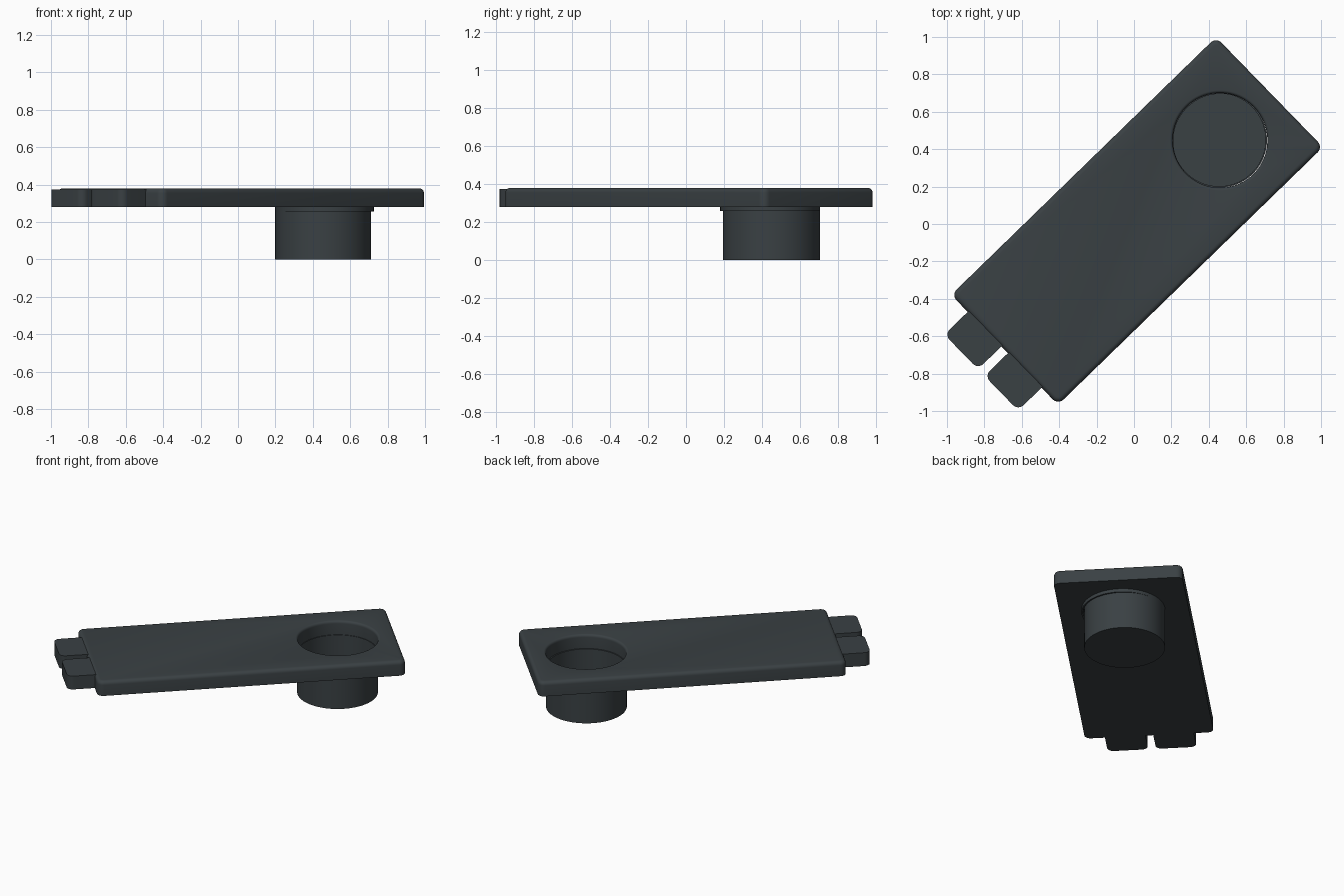
import bpy, bmesh, math
from mathutils import Matrix

if "Cube" in bpy.data.objects:
    bpy.data.objects.remove(bpy.data.objects["Cube"])

ANGLE = math.radians(44.2)
mat = bpy.data.materials.new("dark_grey")
mat.diffuse_color = (0.042, 0.052, 0.057, 1)
mat.use_nodes = True
mat.node_tree.nodes["Principled BSDF"].inputs["Base Color"].default_value = mat.diffuse_color


def finish(name, bm, helper=False):
    bmesh.ops.recalc_face_normals(bm, faces=bm.faces[:])
    me = bpy.data.meshes.new(name)
    bm.to_mesh(me)
    bm.free()
    ob = bpy.data.objects.new(name, me)
    bpy.context.collection.objects.link(ob)
    me.materials.append(mat)
    ob.hide_render = helper
    return ob


def smooth(ob):
    bpy.ops.object.select_all(action='DESELECT')
    ob.select_set(True)
    bpy.context.view_layer.objects.active = ob
    bpy.ops.object.shade_smooth_by_angle(angle=math.radians(35))


def slab(name, u0, u1, v0, v1, z0, z1, corner, top=0.0, rounded=lambda u: True):
    """Box in the tilted plate frame with rounded upright corners and top edge."""
    bm = bmesh.new()
    bmesh.ops.create_cube(bm, size=1)
    for v in bm.verts:
        v.co.x = u1 if v.co.x > 0 else u0
        v.co.y = v1 if v.co.y > 0 else v0
        v.co.z = z1 if v.co.z > 0 else z0
    up = [e for e in bm.edges
          if abs(e.verts[0].co.z - e.verts[1].co.z) > 0.01 and rounded(e.verts[0].co.x)]
    bmesh.ops.bevel(bm, geom=up, offset=corner, segments=6, profile=0.5, affect='EDGES')
    if top:
        rim = [e for e in bm.edges if all(abs(v.co.z - z1) < 1e-5 for v in e.verts)]
        bmesh.ops.bevel(bm, geom=rim, offset=top, segments=5, profile=0.5, affect='EDGES')
    bmesh.ops.rotate(bm, verts=bm.verts[:], cent=(0, 0, 0), matrix=Matrix.Rotation(ANGLE, 3, 'Z'))
    return finish(name, bm)


def lathe(name, cx, cy, profile, helper=False):
    """Closed (r, z) profile turned about an upright axis at (cx, cy)."""
    bm = bmesh.new()
    vs = [bm.verts.new((r, 0, z)) for r, z in profile]
    edges = [bm.edges.new((a, b)) for a, b in zip(vs, vs[1:])]
    if profile[0][0] > 0:
        edges.append(bm.edges.new((vs[-1], vs[0])))
    bmesh.ops.spin(bm, geom=vs + edges, cent=(0, 0, 0), axis=(0, 0, 1),
                   angle=2 * math.pi, steps=96)
    bmesh.ops.remove_doubles(bm, verts=bm.verts[:], dist=1e-5)
    bmesh.ops.translate(bm, verts=bm.verts[:], vec=(cx, cy, 0))
    return finish(name, bm, helper)


# plate with a softened top edge
plate = slab("plate", -0.965, 1.011, -0.41, 0.41, 0.28, 0.38, 0.04, 0.025)

# round opening with a flared lip
lip = [(0.253 + 0.015 * (1 - math.cos(t)), 0.362 + 0.018 * math.sin(t))
       for t in (i * math.pi / 10 for i in range(6))]
cutter = lathe("opening_cutter", 0.46, 0.447,
               [(0, 0.2), (0.253, 0.2)] + lip + [(0.268, 0.5), (0, 0.5)], True)
mod = plate.modifiers.new("opening", 'BOOLEAN')
mod.object = cutter
mod.operation = 'DIFFERENCE'
mod.solver = 'EXACT'
bpy.context.view_layer.objects.active = plate
bpy.ops.object.modifier_apply(modifier=mod.name)
bpy.data.objects.remove(cutter)

# two end tabs, rounded at the outer end only
tabs = [slab(n, -1.139, -0.95, a, b, 0.28, 0.373, 0.04, 0, lambda u: u < -1.1)
        for n, a, b in (("tab_left", 0.025, 0.283), ("tab_right", -0.283, -0.025))]

# hanging cup and the slightly offset collar under the plate
cup = lathe("cup", 0.455, 0.45,
            [(0, 0), (0.256, 0), (0.256, 0.285), (0.248, 0.285), (0.248, 0.01), (0, 0.01)])
collar = lathe("collar", 0.463, 0.443,
               [(0.253, 0.257), (0.263, 0.257), (0.263, 0.285), (0.253, 0.285)])

for ob in [plate, cup, collar] + tabs:
    smooth(ob)
